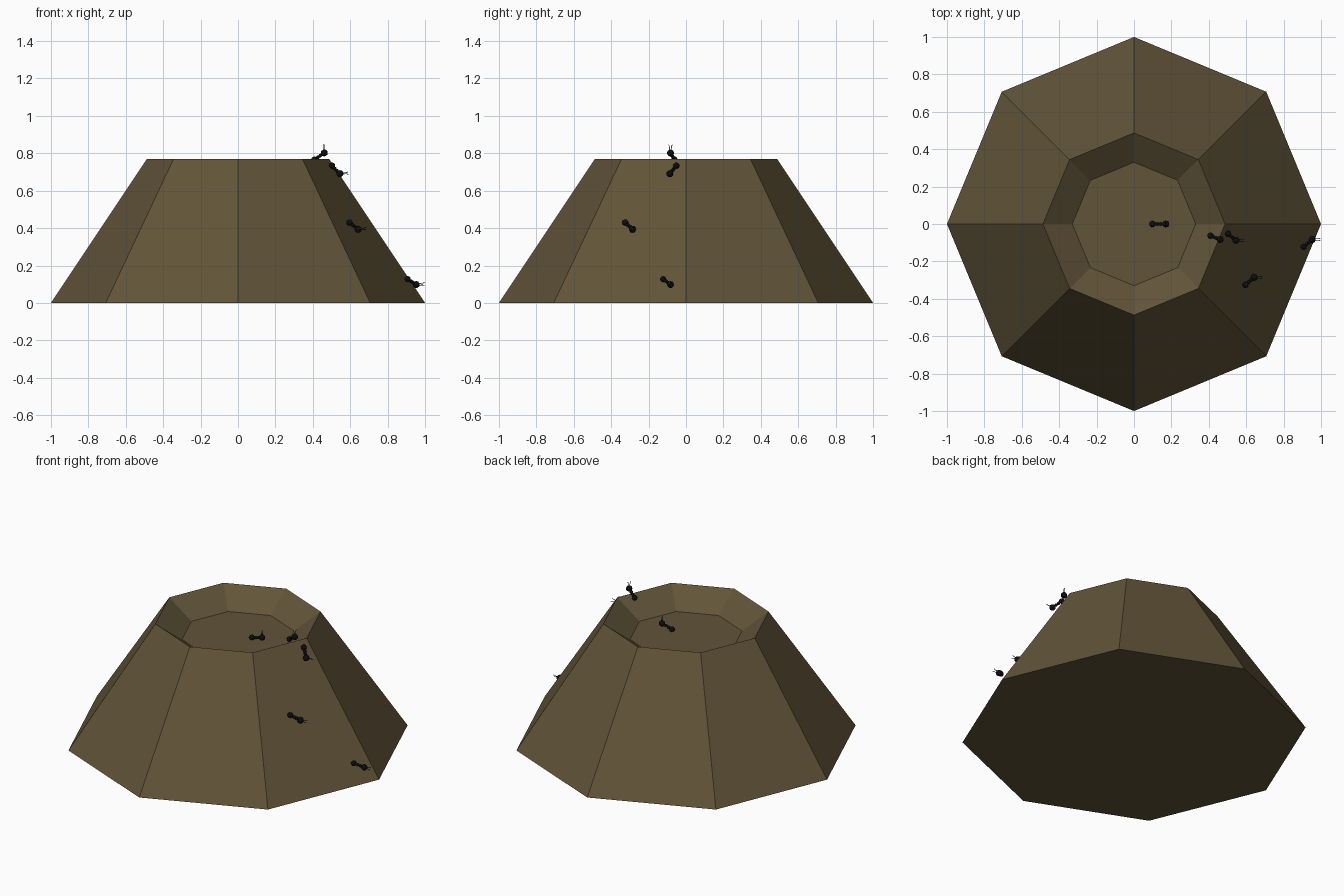
import bpy, bmesh, math
from mathutils import Vector, Matrix

if "Cube" in bpy.data.objects:
    bpy.data.objects.remove(bpy.data.objects["Cube"])


def material(name, rgb):
    m = bpy.data.materials.new(name)
    m.diffuse_color = (*rgb, 1)
    m.use_nodes = True
    m.node_tree.nodes["Principled BSDF"].inputs["Base Color"].default_value = m.diffuse_color
    return m


def finish(name, bm, mat):
    bmesh.ops.recalc_face_normals(bm, faces=bm.faces)
    mesh = bpy.data.meshes.new(name)
    bm.to_mesh(mesh)
    bm.free()
    mesh.materials.append(mat)
    obj = bpy.data.objects.new(name, mesh)
    bpy.context.collection.objects.link(obj)
    return obj


soil = material("soil", (0.12, 0.088, 0.04))
black = material("ant_black", (0.004, 0.004, 0.004))

# Mound: eight-sided cone with a sunken crater
SIDES = 8
bm = bmesh.new()
rings = []
for r, z in [(1.0, 0.0), (0.487, 0.77), (0.33, 0.658)]:
    rings.append([bm.verts.new((r * math.cos(a), r * math.sin(a), z))
                  for a in (i * math.tau / SIDES for i in range(SIDES))])
for low, high in zip(rings, rings[1:]):
    for i in range(SIDES):
        j = (i + 1) % SIDES
        bm.faces.new((low[i], low[j], high[j], high[i]))
bm.faces.new(rings[0])
bm.faces.new(rings[-1])
finish("mound", bm, soil)


def ball(bm, pos, r):
    bmesh.ops.create_icosphere(bm, subdivisions=2, radius=r,
                               matrix=Matrix.Translation(pos))


def stick(bm, a, b, r):
    d = b - a
    rot = d.to_track_quat('Z', 'Y').to_matrix().to_4x4()
    bmesh.ops.create_cone(bm, cap_ends=True, segments=6, radius1=r, radius2=r,
                          depth=d.length,
                          matrix=Matrix.Translation((a + b) / 2) @ rot)


def ant(name, tail, head, up):
    tail, head, up = Vector(tail), Vector(head), Vector(up)
    along = (head - tail).normalized()
    side = along.cross(up).normalized()
    bm = bmesh.new()
    # Body: abdomen, two-part thorax and head
    ball(bm, tail, 0.017)
    ball(bm, tail.lerp(head, 0.36), 0.010)
    ball(bm, tail.lerp(head, 0.62), 0.010)
    ball(bm, head, 0.019)
    stick(bm, tail, head, 0.006)
    # Antennae: rising from the head, with bent tips
    for s in (-1, 1):
        root = head + side * s * 0.005 + up * 0.014
        knee = head + side * s * 0.006 + up * 0.034
        stick(bm, root, knee, 0.0016)
        stick(bm, knee, head + side * s * 0.010 + up * 0.044, 0.0016)
    obj = finish(name, bm, black)
    for p in obj.data.polygons:
        p.use_smooth = True


# Ants: one in the crater, one on the rim, three on the slope
ant("crater_ant", (0.099, 0, 0.67), (0.17, 0, 0.688), (0, 0, 1))
ant("rim_ant", (0.408, -0.062, 0.766), (0.461, -0.083, 0.802), (0, 0, 1))
ant("upper_slope_ant", (0.503, -0.052, 0.734), (0.545, -0.087, 0.691), (1, 0, 0.08))
ant("middle_slope_ant", (0.597, -0.325, 0.43), (0.643, -0.286, 0.394), (1, 0, 0.08))
ant("lower_slope_ant", (0.907, -0.122, 0.127), (0.953, -0.083, 0.098), (1, 0, 0.08))
